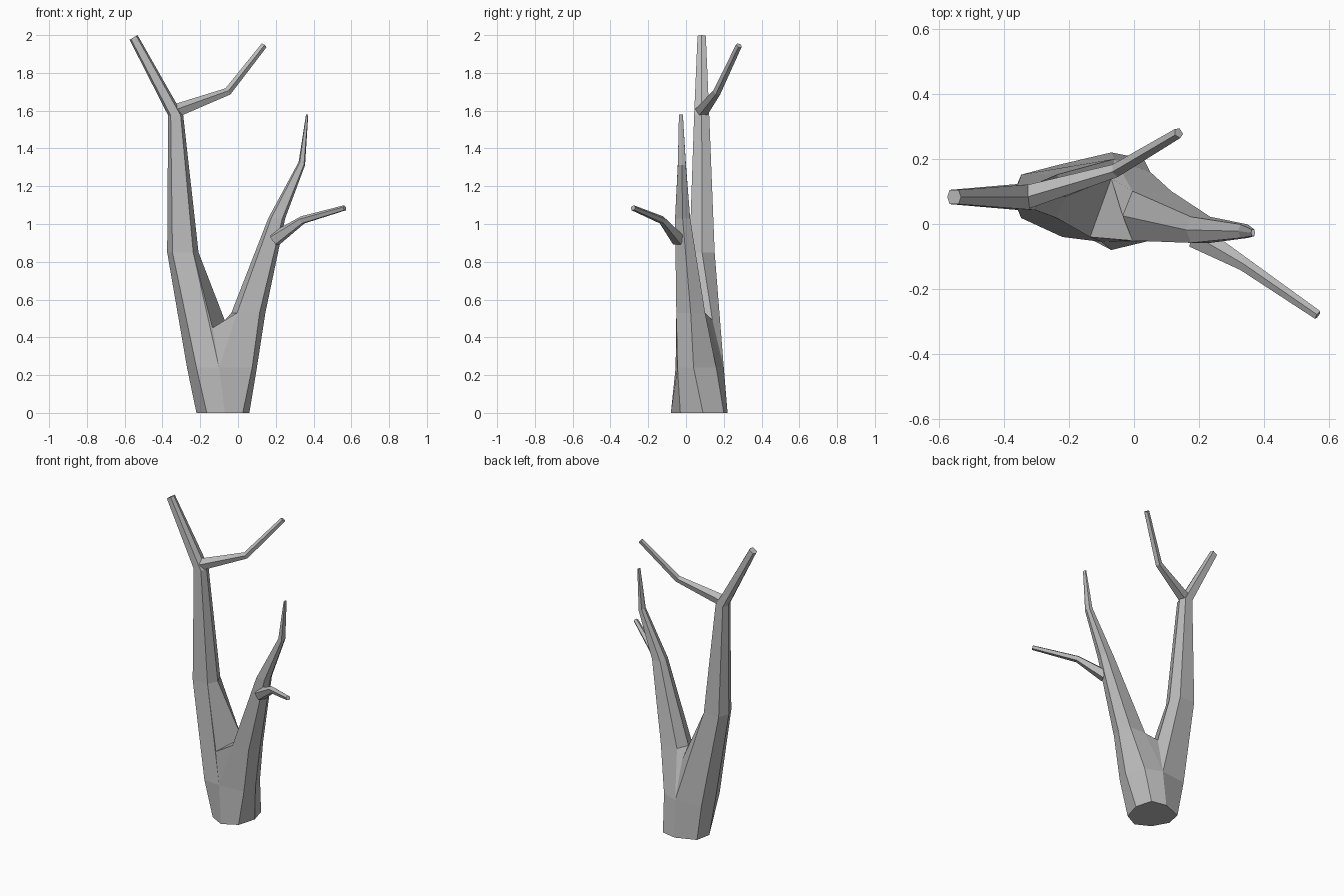
import bpy
import bmesh
import math
from mathutils import Vector

default_cube = bpy.data.objects.get("Cube")
if default_cube:
    bpy.data.objects.remove(default_cube, do_unlink=True)

# Bark material
bark = bpy.data.materials.new("bark_grey")
bark.use_nodes = True
bark_colour = (0.5, 0.5, 0.5, 1)
bark.diffuse_color = bark_colour
bark.node_tree.nodes["Principled BSDF"].inputs["Base Color"].default_value = bark_colour


def finish(bm, name):
    """Turn a bmesh into a flat shaded bark object."""
    bmesh.ops.recalc_face_normals(bm, faces=bm.faces[:])
    mesh = bpy.data.meshes.new(name)
    bm.to_mesh(mesh)
    bm.free()
    mesh.materials.append(bark)
    obj = bpy.data.objects.new(name, mesh)
    bpy.context.collection.objects.link(obj)
    return obj


def bridge(bm, lower, upper):
    """Join two loops of equal length; repeated corners give triangles."""
    count = len(lower)
    for i in range(count):
        j = (i + 1) % count
        corners = (lower[i], lower[j], upper[j], upper[i])
        bm.faces.new(list(dict.fromkeys(corners)))


def limb_ring(bm, centre, rx, ry, start, tilt=0):
    """Flattened six-sided ring, optionally leaning along x."""
    ring = []
    for i in range(6):
        angle = math.radians(start + i * 60)
        c = math.cos(angle)
        dx = 0 if abs(c) < 1e-6 else math.copysign(abs(c) ** 0.6, c) * rx
        dy = math.sin(angle) * ry * 1.1
        ring.append(bm.verts.new(Vector(centre) + Vector((dx, dy, dx * tilt))))
    return ring


def grow_limb(bm, loop, pattern, start, sections):
    """Grow a limb from an open loop through its sections and cap it."""
    for index, section in enumerate(sections):
        ring = limb_ring(bm, section[0], section[1], section[2], start, *section[3:])
        if index == 0:
            bridge(bm, loop, [ring[k] for k in pattern])
        else:
            bridge(bm, loop, ring)
        loop = ring
    bm.faces.new(loop)


def make_branch(name, path, radii, sides=5):
    """Tapered branch with sections square to its path."""
    bm = bmesh.new()
    points = [Vector(p) for p in path]
    previous = None
    for i, point in enumerate(points):
        ahead = points[min(i + 1, len(points) - 1)]
        behind = points[max(i - 1, 0)]
        along = (ahead - behind).normalized()
        side = along.cross(Vector((0, 0, 1))).normalized()
        up = side.cross(along)
        ring = []
        for k in range(sides):
            a = math.tau * k / sides + math.pi / 2
            offset = side * math.cos(a) + up * math.sin(a)
            ring.append(bm.verts.new(point + offset * radii[i]))
        if previous:
            bridge(bm, previous, ring)
        else:
            bm.faces.new(ring)
        previous = ring
    bm.faces.new(previous)
    return finish(bm, name)


# Forked trunk: flared foot, then one loop split in two at the crotch
bm = bmesh.new()
foot_outline = [(-.22, .07), (-.165, -.03), (-.07, -.08), (.025, -.03),
                (.06, .09), (.03, .2), (-.07, .22), (-.2, .17)]
waist_outline = [(-.27, .08), (-.22, -.04), (-.1, -.055), (.075, -.045),
                 (.1, .04), (.05, .16), (-.06, .2), (-.24, .18)]
foot = [bm.verts.new((x, y, 0)) for x, y in foot_outline]
waist = [bm.verts.new((x, y, .24)) for x, y in waist_outline]
bm.faces.new(foot)
bridge(bm, foot, waist)
left, left_front, front, right_front, right, right_back, back, left_back = waist
crotch_front = bm.verts.new((-.135, -.04, .45))
crotch_back = bm.verts.new((-.07, .14, .49))

# Tall limb leaning to -x
grow_limb(bm,
          [left, left_front, front, crotch_front, crotch_back, back, left_back],
          [0, 1, 2, 2, 3, 4, 5], 180,
          [((-.292, .085, .85), .083, .07),
           ((-.33, .083, 1.575), .04, .042),
           ((-.553, .083, 1.988), .021, .023, .6)])

# Shorter limb leaning to +x
grow_limb(bm,
          [front, right_front, right, right_back, back, crotch_back, crotch_front],
          [0, 1, 2, 3, 4, 5, 0], 240,
          [((.055, .025, .53), .09, .08),
           ((.205, -.018, 1.03), .045, .042),
           ((.338, -.022, 1.32), .017, .022, -.5),
           ((.366, -.027, 1.58), .006, .011)])
finish(bm, "forked_trunk")

# Side branches
make_branch("upper_branch",
            [(-.33, .083, 1.597), (-.055, .165, 1.7), (.137, .28, 1.945)],
            [.038, .022, .017])
make_branch("lower_branch",
            [(.195, -.04, .92), (.34, -.125, 1.02), (.565, -.28, 1.085)],
            [.04, .022, .015])
